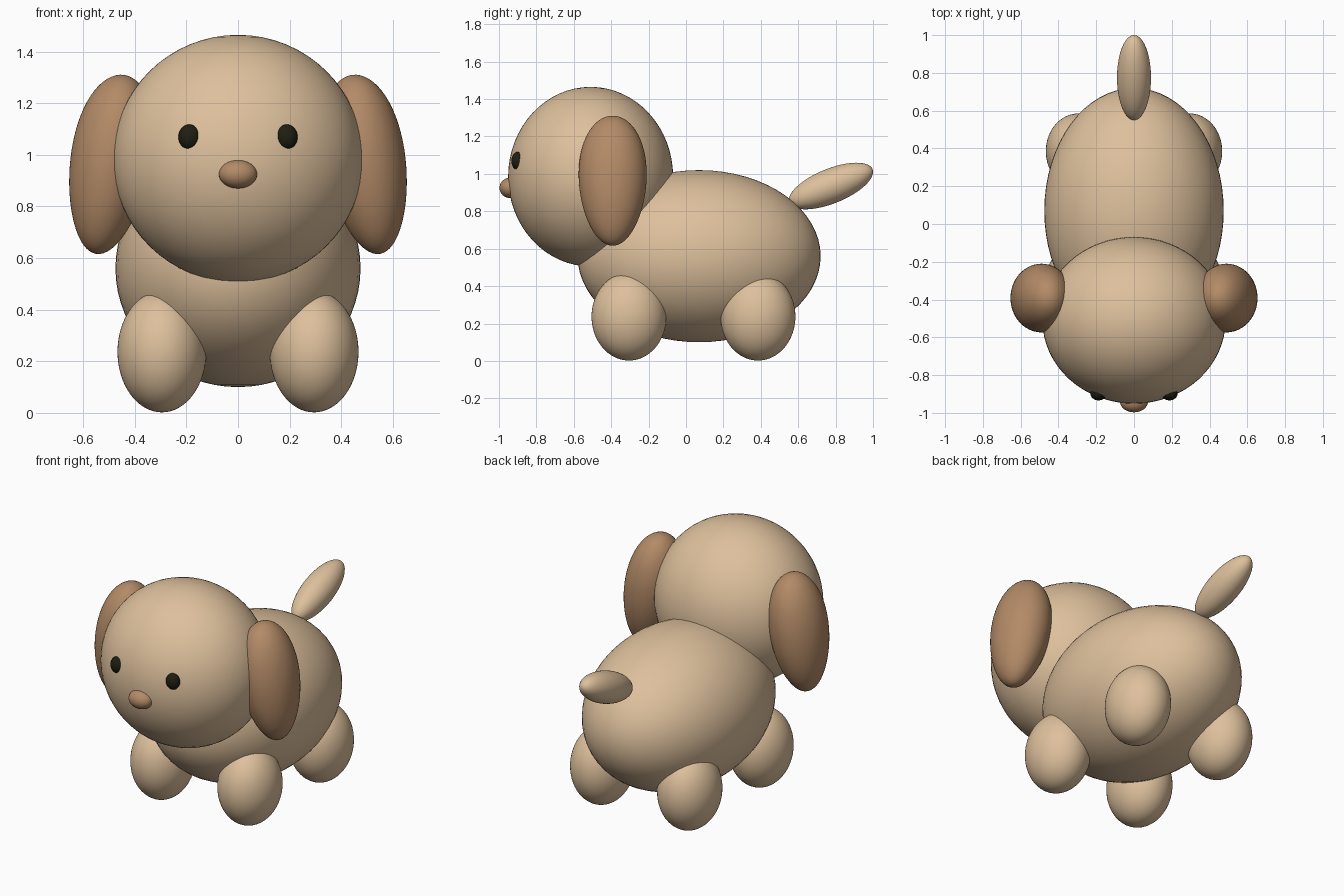
import bpy, bmesh, math
from mathutils import Matrix, Vector

if "Cube" in bpy.data.objects:
    bpy.data.objects.remove(bpy.data.objects["Cube"])


def material(name, rgb):
    m = bpy.data.materials.new(name)
    m.diffuse_color = (*rgb, 1)
    m.use_nodes = True
    m.node_tree.nodes["Principled BSDF"].inputs["Base Color"].default_value = m.diffuse_color
    return m


tan = material("tan", (0.73, 0.53, 0.335))
brown = material("brown", (0.45, 0.255, 0.135))
black = material("near_black", (0.013, 0.013, 0.006))


def ellipsoid(name, center, radii, mat, tilt=0.0, axis='X', egg=0.0, segments=64):
    """Smooth ellipsoid; egg widens the upper half and narrows the lower."""
    bm = bmesh.new()
    bmesh.ops.create_uvsphere(bm, u_segments=segments, v_segments=segments // 2, radius=1)
    for v in bm.verts:
        w = 1 + egg * v.co.z
        v.co = Vector((v.co.x * w * radii[0], v.co.y * w * radii[1], v.co.z * radii[2]))
    for f in bm.faces:
        f.smooth = True
    bm.transform(Matrix.Translation(center) @ Matrix.Rotation(math.radians(tilt), 4, axis))
    mesh = bpy.data.meshes.new(name)
    bm.to_mesh(mesh)
    bm.free()
    mesh.materials.append(mat)
    obj = bpy.data.objects.new(name, mesh)
    bpy.context.collection.objects.link(obj)
    return obj


# Body, head and upturned tail
ellipsoid("body", (0, 0.07, 0.56), (0.475, 0.65, 0.46), tan)
ellipsoid("head", (0, -0.51, 0.985), (0.485, 0.441, 0.48), tan)
ellipsoid("tail", (0, 0.775, 0.935), (0.09, 0.24, 0.093), tan, tilt=22)

# Nose
ellipsoid("nose", (0, -0.94, 0.925), (0.074, 0.057, 0.055), brown, segments=32)

# Paired parts
for side, s in (("left", -1), ("right", 1)):
    ellipsoid("ear_" + side, (s * 0.495, -0.392, 0.963), (0.156, 0.181, 0.351), brown,
              tilt=-9 * s, axis='Y', egg=0.1)
    ellipsoid("eye_" + side, (s * 0.188, -0.897, 1.069), (0.043, 0.037, 0.049), black,
              segments=32)
    for end, y in (("front", -0.305), ("back", 0.385)):
        ellipsoid(f"{end}_leg_{side}", (s * 0.295, y, 0.237), (0.172, 0.2, 0.235), tan)
